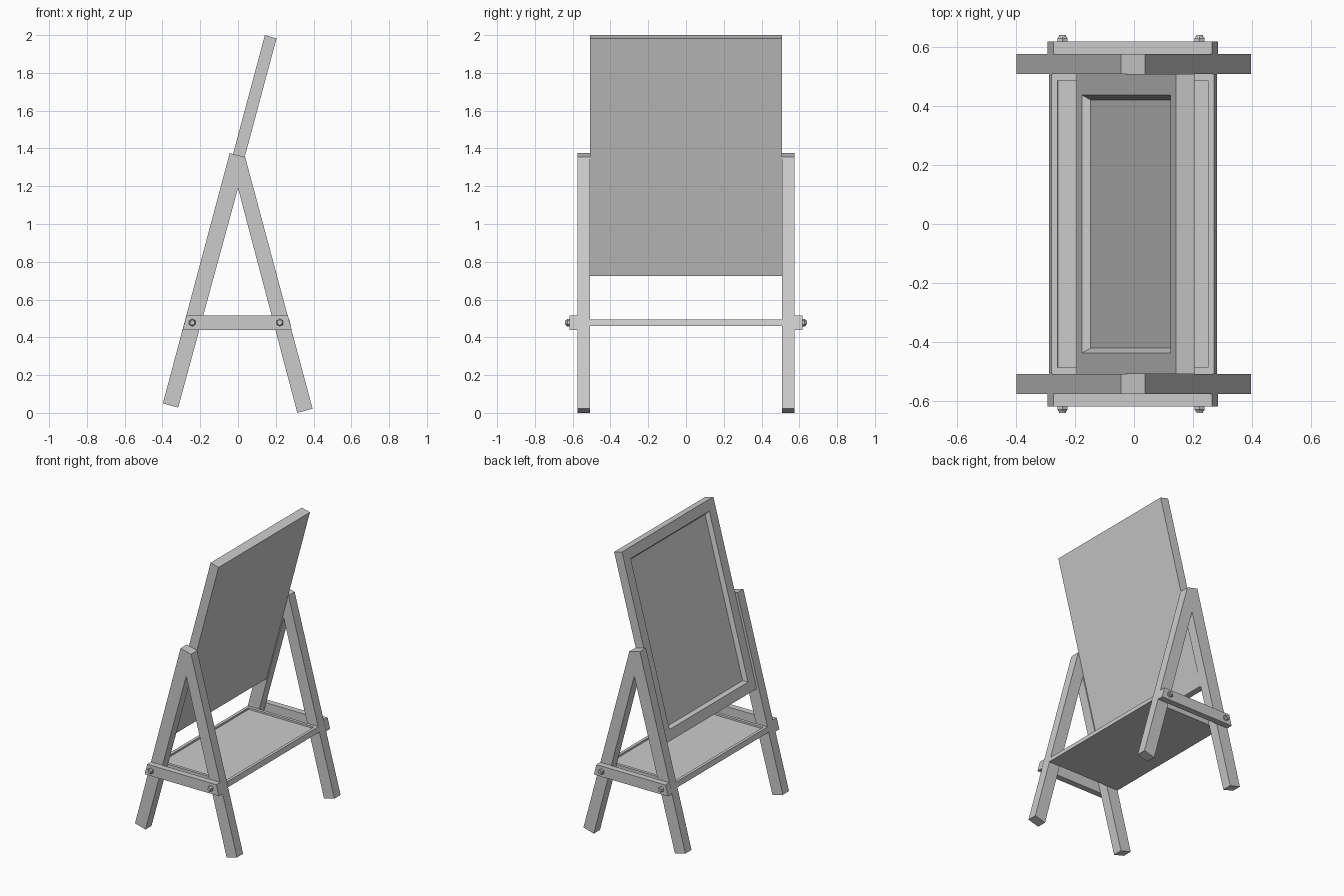
import bpy
import bmesh
import math
from mathutils import Matrix, Vector

if "Cube" in bpy.data.objects:
    bpy.data.objects.remove(bpy.data.objects["Cube"], do_unlink=True)

grey = bpy.data.materials.new("plain_grey")
grey.use_nodes = True
GREY = (0.6, 0.6, 0.6, 1.0)
grey.diffuse_color = GREY
grey.node_tree.nodes["Principled BSDF"].inputs["Base Color"].default_value = GREY


def finish(bm, name):
    """Turn a bmesh into a flat-shaded object."""
    mesh = bpy.data.meshes.new(name)
    bm.to_mesh(mesh)
    bm.free()
    mesh.materials.append(grey)
    obj = bpy.data.objects.new(name, mesh)
    bpy.context.collection.objects.link(obj)
    return obj


def extrude_profile(name, points, y0, y1, up=None, insets=()):
    """Extrude an x-z outline along y, then recess the face that points along up."""
    bm = bmesh.new()
    face = bm.faces.new([bm.verts.new((x, y0, z)) for x, z in points])
    grown = bmesh.ops.extrude_face_region(bm, geom=[face])["geom"]
    moved = [g for g in grown if isinstance(g, bmesh.types.BMVert)]
    bmesh.ops.translate(bm, verts=moved, vec=(0, y1 - y0, 0))
    bmesh.ops.recalc_face_normals(bm, faces=bm.faces[:])
    if up:
        bm.normal_update()
        target = max(bm.faces, key=lambda f: f.normal.dot(Vector(up)))
        for thickness, depth in insets:
            bmesh.ops.inset_region(bm, faces=[target], thickness=thickness,
                                   depth=depth, use_even_offset=True)
    return finish(bm, name)


def bolt(name, x, z, side):
    """Hexagonal head with a chamfered rim and a round stud end."""
    bm = bmesh.new()
    # radius at the base, radius at the tip, start, end, sides
    parts = ((0.020, 0.020, 0.610, 0.628, 6),
             (0.020, 0.015, 0.628, 0.634, 6),
             (0.012, 0.011, 0.630, 0.640, 12))
    for r1, r2, start, end, sides in parts:
        place = (Matrix.Translation((x, side * (start + end) / 2, z))
                 @ Matrix.Rotation(-side * math.pi / 2, 4, 'X'))
        bmesh.ops.create_cone(bm, cap_ends=True, segments=sides, radius1=r1,
                              radius2=r2, depth=end - start, matrix=place)
    return finish(bm, name)


# Side frames: two splayed legs meeting at a slanted cap, with brace and bolts
legs = [(-0.398, 0.050), (-0.044, 1.375), (0.038, 1.354), (0.395, 0.022),
        (0.314, 0.0), (0.0, 1.19), (-0.317, 0.028)]
brace = [(-0.293, 0.44), (-0.273, 0.515), (0.264, 0.515), (0.284, 0.44)]
for label, side in (("front", -1), ("back", 1)):
    extrude_profile(label + "_leg_frame", legs, side * 0.507, side * 0.575)
    extrude_profile(label + "_brace", brace, side * 0.575, side * 0.618)
    bolt(label + "_bolt_right", -0.242, 0.478, side)
    bolt(label + "_bolt_left", 0.222, 0.478, side)

# Shelf with a shallow tray recess
shelf = [(-0.288, 0.46), (-0.279, 0.495), (0.271, 0.495), (0.280, 0.46)]
extrude_profile("shelf", shelf, -0.507, 0.507, (0, 0, 1),
                ((0.021, 0.0), (0.0005, -0.012)))

# Leaning board with a bevelled frame around its sunken face
lean = math.radians(15)
along = Vector((math.sin(lean), math.cos(lean)))
across = Vector((math.cos(lean), -math.sin(lean)))
corner = Vector((-0.195, 0.741))
length, thick = 1.303, 0.064
board = [corner, corner + along * length,
         corner + along * length + across * thick, corner + across * thick]
extrude_profile("board", board, -0.507, 0.507,
                (-math.cos(lean), 0, math.sin(lean)),
                ((0.071, 0.0), (0.016, -0.027)))
